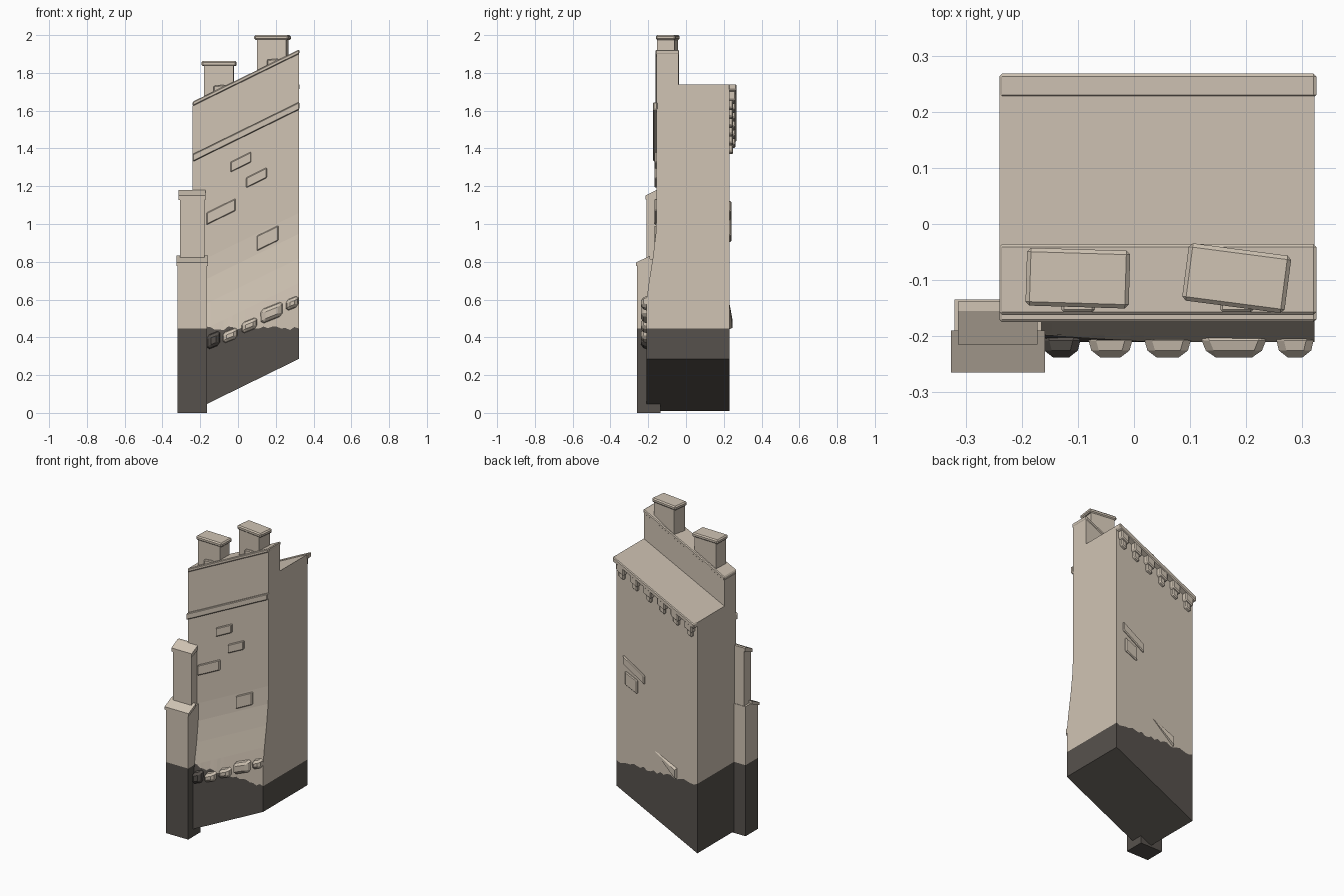
import bpy, bmesh, math, random
from mathutils import Matrix, Vector

if "Cube" in bpy.data.objects:
    bpy.data.objects.remove(bpy.data.objects["Cube"])

random.seed(4)
K = 0.49            # slope of the leaning building
X0, X1 = -0.24, 0.325
SPLIT = 0.447       # height where dark plinth paint ends


def material(name, rgb):
    m = bpy.data.materials.new(name)
    m.diffuse_color = (*rgb, 1)
    m.use_nodes = True
    m.node_tree.nodes["Principled BSDF"].inputs["Base Color"].default_value = m.diffuse_color
    return m


STONE = material("pale_stone", (0.63, 0.55, 0.455))
DARK = material("dark_plinth", (0.094, 0.083, 0.073))


def finish(bm, name, mats=(STONE,)):
    bmesh.ops.recalc_face_normals(bm, faces=bm.faces[:])
    mesh = bpy.data.meshes.new(name)
    bm.to_mesh(mesh)
    bm.free()
    for m in mats:
        mesh.materials.append(m)
    ob = bpy.data.objects.new(name, mesh)
    bpy.context.collection.objects.link(ob)
    return ob


def paint_plinth(bm, wave=0.0):
    """Cut at the paint line, waver the cut and colour the faces below it."""
    geom = bm.verts[:] + bm.edges[:] + bm.faces[:]
    bmesh.ops.bisect_plane(bm, geom=geom, dist=1e-5,
                           plane_co=(0, 0, SPLIT), plane_no=(0, 0, 1))
    for f in bm.faces:
        f.material_index = 1 if f.calc_center_median().z < SPLIT else 0
    for v in bm.verts:
        if abs(v.co.z - SPLIT) < 1e-4 and X0 + 0.01 < v.co.x < X1 - 0.01:
            v.co.z += random.uniform(-wave, wave)


def box(name, x, y, z, shear=0.0, spin=0.0, bevel=0.0, taper=None,
        mats=(STONE,), plinth=False):
    """Box from (min, max) ranges; taper = (y side, scale) shrinks one face."""
    bm = bmesh.new()
    bmesh.ops.create_cube(bm, size=1)
    size = Vector((x[1] - x[0], y[1] - y[0], z[1] - z[0]))
    for v in bm.verts:
        if taper and v.co.y * taper[0] > 0:
            v.co.x *= taper[1]
            v.co.z *= taper[1]
        v.co = Vector(a * b for a, b in zip(v.co, size))
    if bevel:
        bmesh.ops.bevel(bm, geom=bm.edges[:], offset=bevel, segments=1,
                        affect='EDGES', profile=0.5)
    bmesh.ops.rotate(bm, verts=bm.verts[:], matrix=Matrix.Rotation(spin, 3, 'Z'))
    mid = Vector((sum(x) / 2, sum(y) / 2, sum(z) / 2))
    for v in bm.verts:
        v.co.z += shear * v.co.x
        v.co += mid
    if plinth:
        paint_plinth(bm)
    return finish(bm, name, mats)


# Main wall block: flared front profile swept along the leaning direction
profile = [(0.23, 0.128), (-0.21, 0.128), (-0.21, 0.43), (-0.197, 0.53),
           (-0.176, 0.66), (-0.16, 0.79), (-0.155, 0.9), (-0.155, 1.745),
           (-0.04, 1.745), (-0.04, 1.581), (0.23, 1.581)]
bm = bmesh.new()
rings = []
N = 24
for i in range(N + 1):
    x = X0 + (X1 - 0.003 - X0) * i / N
    rings.append([bm.verts.new((x, y, z + K * x)) for y, z in profile])
for a, b in zip(rings, rings[1:]):
    for j in range(len(profile)):
        k = (j + 1) % len(profile)
        bm.faces.new((a[j], a[k], b[k], b[j]))
bm.faces.new(rings[0])
bm.faces.new(rings[-1])
paint_plinth(bm, 0.012)
finish(bm, "main_wall", (STONE, DARK))

# Sloping trims: parapet coping, front string course, rear eave
xm = (X0 + X1) / 2
for name, y, z0, z1 in (("parapet_coping", (-0.162, -0.036), 1.742, 1.765),
                        ("front_string_course", (-0.175, -0.15), 1.447, 1.487),
                        ("rear_eave", (0.225, 0.268), 1.552, 1.583)):
    box(name, (X0, X1), y, (z0 + K * xm, z1 + K * xm), shear=K, bevel=0.005)

# Rear corbels in two steps under the eave
for i in range(6):
    x = -0.195 + i * 0.095
    z = 1.553 + K * x
    box("corbel_upper", (x - 0.027, x + 0.027), (0.22, 0.262),
        (z - 0.045, z + 0.01), shear=K, bevel=0.006)
    box("corbel_lower", (x - 0.018, x + 0.018), (0.22, 0.25),
        (z - 0.082, z - 0.04), shear=K, bevel=0.006)

# Chimneys with caps and small flashing lumps
for x, top, spin in ((-0.1, 1.862, -0.03), (0.183, 2.0, -0.13)):
    z = 1.761 + K * x
    box("chimney_shaft", (x - 0.078, x + 0.078), (-0.143, -0.051),
        (z - 0.14, top - 0.015), spin=spin)
    box("chimney_cap", (x - 0.092, x + 0.092), (-0.148, -0.045),
        (top - 0.026, top), spin=spin, bevel=0.007)
    box("chimney_flashing", (x - 0.03, x + 0.03), (-0.157, -0.13),
        (z - 0.01, z + 0.022), shear=0.1, bevel=0.005)

# Raised stones on the front wall
for x, z, w, h in ((0.015, 1.328, 0.11, 0.055), (0.098, 1.245, 0.11, 0.055),
                   (-0.09, 1.065, 0.155, 0.065), (0.157, 0.925, 0.115, 0.08)):
    box("front_raised_stone", (x - w / 2, x + w / 2), (-0.168, -0.145),
        (z - h / 2, z + h / 2), shear=K, bevel=0.005)

# Raised stones on the rear wall
for x, z, w, h, s in ((0.2, 1.05, 0.15, 0.055, 0.62),
                      (0.217, 0.965, 0.085, 0.085, 0.45)):
    box("rear_raised_stone", (x - w / 2, x + w / 2), (0.215, 0.24),
        (z - h / 2, z + h / 2), shear=s, bevel=0.005)

# Half-buried wedge slab low on the rear wall
bm = bmesh.new()
for co in ((0.07, 0.225, 0.59), (-0.1, 0.225, 0.51), (-0.1, 0.225, 0.44),
           (-0.09, 0.245, 0.50), (-0.09, 0.245, 0.45), (0.05, 0.232, 0.57)):
    bm.verts.new(co)
bmesh.ops.convex_hull(bm, input=bm.verts[:])
finish(bm, "rear_wedge_slab")

# Rough boulders along the front foot
for x, z, w, h, m in ((-0.13, 0.385, 0.075, 0.085, DARK),
                      (-0.042, 0.41, 0.085, 0.065, STONE),
                      (0.06, 0.463, 0.09, 0.065, STONE),
                      (0.178, 0.53, 0.125, 0.085, STONE),
                      (0.287, 0.58, 0.072, 0.065, STONE)):
    box("foot_boulder", (x - w / 2, x + w / 2), (-0.238, -0.195),
        (z - h / 2, z + h / 2), shear=0.4, bevel=0.013, taper=(-1, 0.72),
        mats=(m,))


# Corner buttress: two stacked stages with sloping tops
def stage(name, x, pts, plinth=False):
    bm = bmesh.new()
    ends = [[bm.verts.new((xx, y, z)) for y, z in pts] for xx in x]
    for j in range(len(pts)):
        k = (j + 1) % len(pts)
        bm.faces.new((ends[0][j], ends[0][k], ends[1][k], ends[1][j]))
    for e in ends:
        bm.faces.new(e)
    if plinth:
        paint_plinth(bm)
    return finish(bm, name, (STONE, DARK))


stage("buttress_lower", (-0.32, -0.165),
      [(-0.26, 0), (-0.135, 0), (-0.135, 0.815), (-0.19, 0.815), (-0.26, 0.78)], True)
stage("buttress_lower_cap", (-0.326, -0.159),
      [(-0.265, 0.778), (-0.19, 0.812), (-0.19, 0.832), (-0.265, 0.796)])
stage("buttress_upper", (-0.307, -0.178),
      [(-0.21, 0.7), (-0.138, 0.7), (-0.138, 1.16), (-0.155, 1.16), (-0.21, 1.13)])
stage("buttress_upper_cap", (-0.314, -0.172),
      [(-0.215, 1.128), (-0.138, 1.158), (-0.138, 1.18), (-0.155, 1.18), (-0.215, 1.15)])
